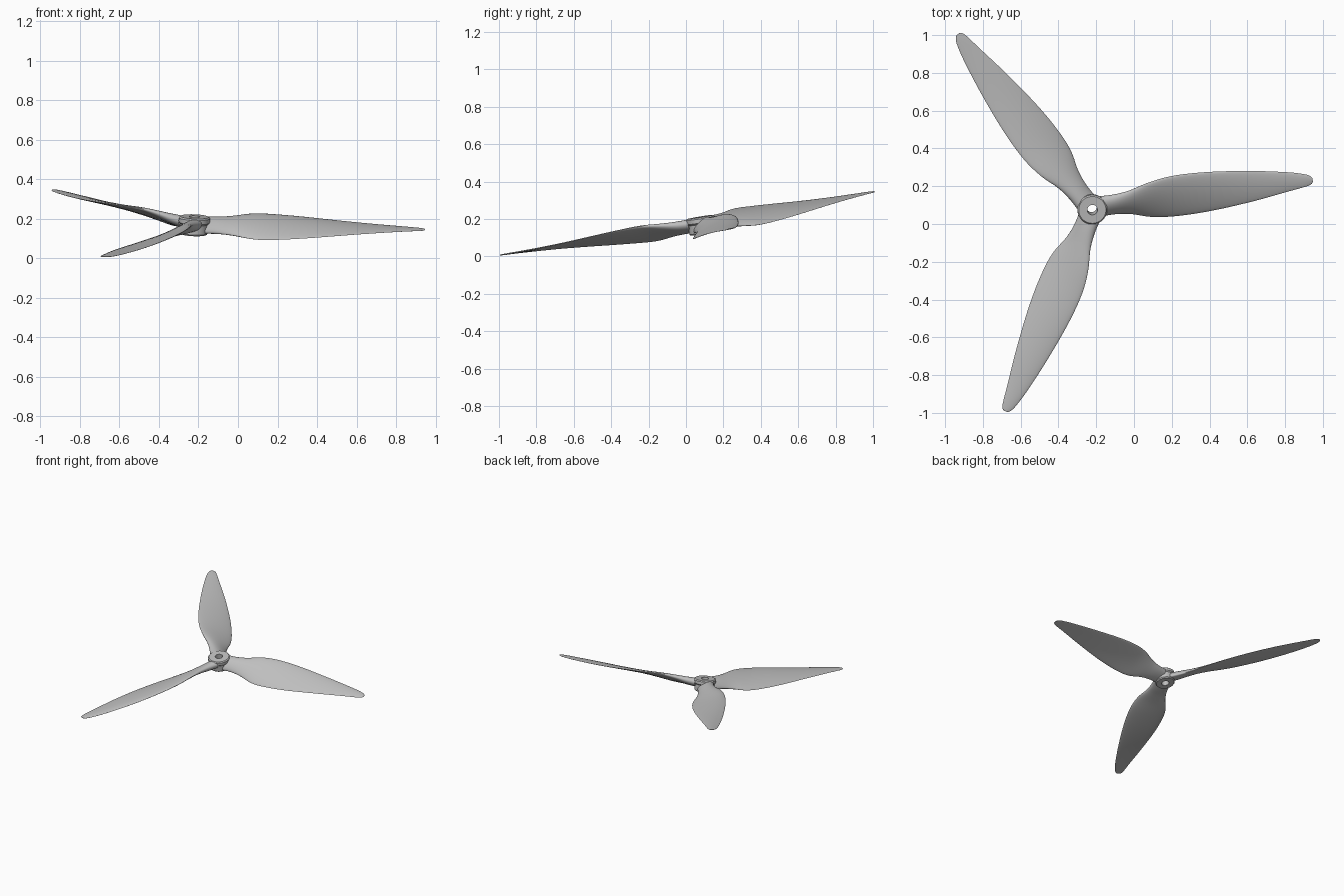
import bpy, bmesh, math
from mathutils import Matrix, Vector

cube = bpy.data.objects.get("Cube")
if cube:
    bpy.data.objects.remove(cube)

grey = bpy.data.materials.new("plain_grey")
grey.use_nodes = True
COLOUR = (0.52, 0.52, 0.52, 1)
grey.diffuse_color = COLOUR
grey.node_tree.nodes["Principled BSDF"].inputs["Base Color"].default_value = COLOUR

# Whole rotor leans slightly towards the front
tilt = Vector((0, 0, 1)).rotation_difference(Vector((0.039, -0.165, 1))).to_matrix().to_4x4()
rotor = Matrix.Translation((-0.222, 0.082, 0.166)) @ tilt


def finish(bm, name, matrix, angle):
    bmesh.ops.recalc_face_normals(bm, faces=bm.faces)
    mesh = bpy.data.meshes.new(name)
    bm.to_mesh(mesh)
    bm.free()
    mesh.materials.append(grey)
    obj = bpy.data.objects.new(name, mesh)
    bpy.context.collection.objects.link(obj)
    obj.matrix_world = matrix
    bpy.ops.object.select_all(action='DESELECT')
    obj.select_set(True)
    bpy.context.view_layer.objects.active = obj
    bpy.ops.object.shade_smooth_by_angle(angle=math.radians(angle))


# Hub: turned ring with a bore, a wide upper flange and a narrower lower boss
profile = [(0.027, 0.045), (0.072, 0.045), (0.079, 0.038), (0.079, 0.016),
           (0.071, 0.008), (0.071, -0.038), (0.066, -0.045), (0.027, -0.045)]
bm = bmesh.new()
ring = [bm.verts.new((r, 0, z)) for r, z in profile]
edges = [bm.edges.new((ring[i - 1], ring[i])) for i in range(len(ring))]
bmesh.ops.spin(bm, geom=ring + edges, cent=(0, 0, 0), axis=(0, 0, 1),
               angle=math.tau, steps=48)
bmesh.ops.remove_doubles(bm, verts=bm.verts, dist=0.0001)
finish(bm, "hub", rotor, 30)

# Blade stations: radius, half chord, pitch in degrees, half thickness, chord centre
stations = [(0.05, 0.062, 26, 0.030, 0.004),
            (0.12, 0.063, 28, 0.027, 0.005),
            (0.20, 0.077, 29, 0.021, 0.005),
            (0.31, 0.112, 26, 0.015, 0.005),
            (0.44, 0.124, 21, 0.012, 0.009),
            (0.62, 0.115, 16, 0.010, 0.010),
            (0.85, 0.086, 10, 0.007, 0.010),
            (1.04, 0.054, 6, 0.005, 0.009),
            (1.13, 0.036, 4, 0.004, 0.005),
            (1.165, 0.024, 4, 0.003, 0.002),
            (1.178, 0.010, 4, 0.002, 0.001)]


def spline(a, b, c, d, t):
    return b + 0.5 * t * (c - a + t * (2 * a - 5 * b + 4 * c - d + t * (3 * (b - c) + d - a)))


def smooth_stations(steps=5):
    last = len(stations) - 1
    for i in range(last):
        four = [stations[min(max(i + k, 0), last)] for k in (-1, 0, 1, 2)]
        for s in range(steps):
            yield [spline(*values, s / steps) for values in zip(*four)]
    yield stations[last]


def blade_section(bm, radius, chord, pitch, thick, centre, count=28):
    """Airfoil ring, slightly cambered and fuller towards the leading edge."""
    turn = math.radians(pitch)
    verts = []
    for k in range(count):
        a = math.tau * k / count
        c = math.cos(a)
        v = chord * c
        w = thick * math.sin(a) * (1 + 0.25 * c) + 0.05 * chord * (0.5 - c * c)
        verts.append(bm.verts.new((radius, centre + v * math.cos(turn) - w * math.sin(turn),
                                   v * math.sin(turn) + w * math.cos(turn))))
    return verts


# Three identical twisted blades
for i, name in enumerate(("left_blade", "back_blade", "front_blade")):
    bm = bmesh.new()
    rings = [blade_section(bm, *s) for s in smooth_stations()]
    for r0, r1 in zip(rings, rings[1:]):
        for k in range(len(r0)):
            bm.faces.new((r0[k - 1], r0[k], r1[k], r1[k - 1]))
    bm.faces.new(rings[0])
    bm.faces.new(rings[-1])
    finish(bm, name, rotor @ Matrix.Rotation(math.radians(7.2 + 120 * i), 4, 'Z'), 60)
